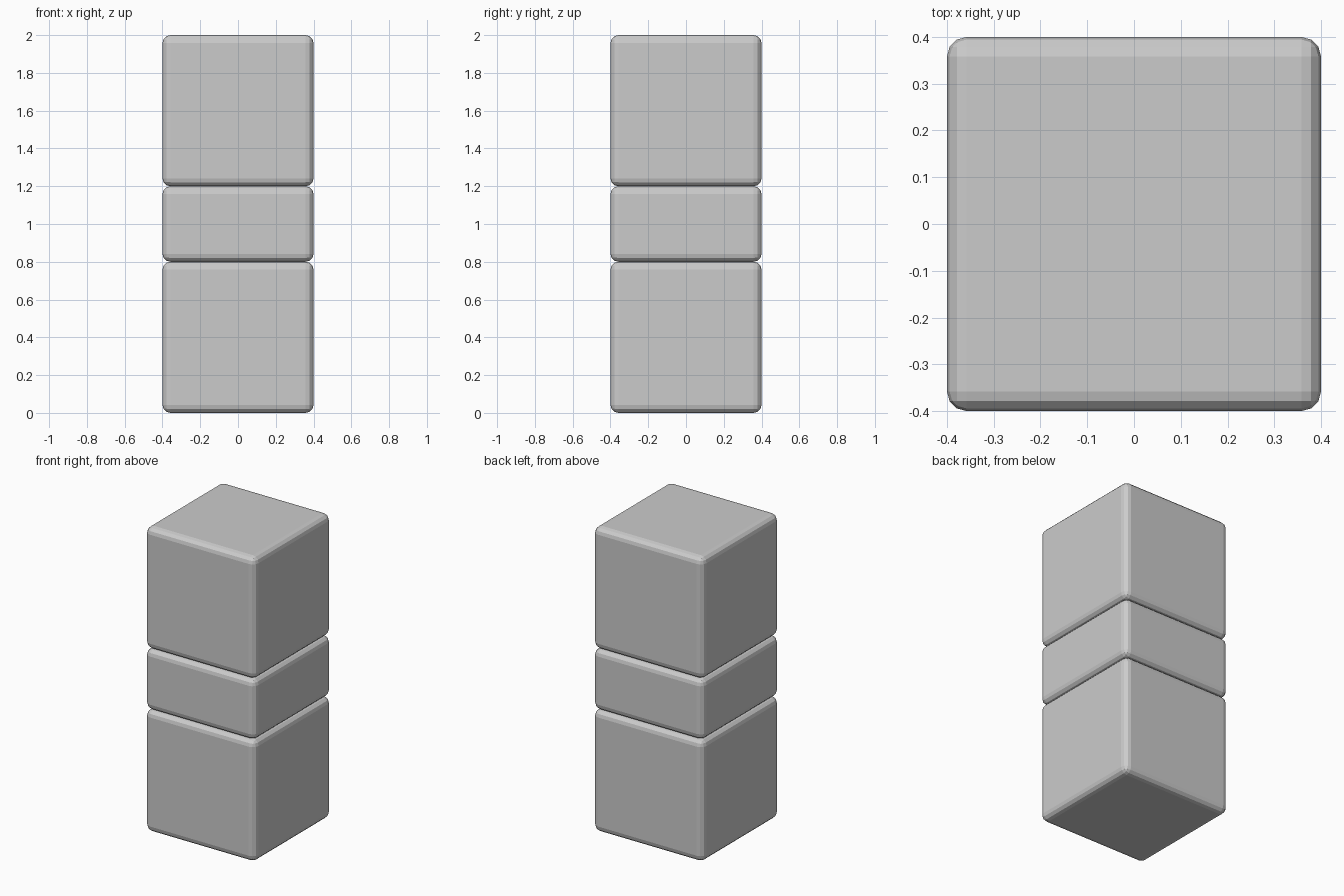
import bpy

if "Cube" in bpy.data.objects:
    bpy.data.objects.remove(bpy.data.objects["Cube"])


def rounded_block(name, z_bottom, z_top, width=0.8, radius=0.042):
    """Square block with three-segment rounded edges, flat shaded."""
    bpy.ops.mesh.primitive_cube_add(size=1, location=(0, 0, (z_bottom + z_top) / 2))
    block = bpy.context.object
    block.name = name
    block.scale = (width, width, z_top - z_bottom)
    bpy.ops.object.transform_apply(location=False, rotation=False, scale=True)
    bevel = block.modifiers.new("rounded_edges", 'BEVEL')
    bevel.width = radius
    bevel.segments = 3
    bevel.limit_method = 'NONE'
    return block


# Stack: cube, half-height slab, cube
rounded_block("lower_block", 0.0, 0.8)
rounded_block("middle_slab", 0.8, 1.2)
rounded_block("upper_block", 1.2, 2.0)
